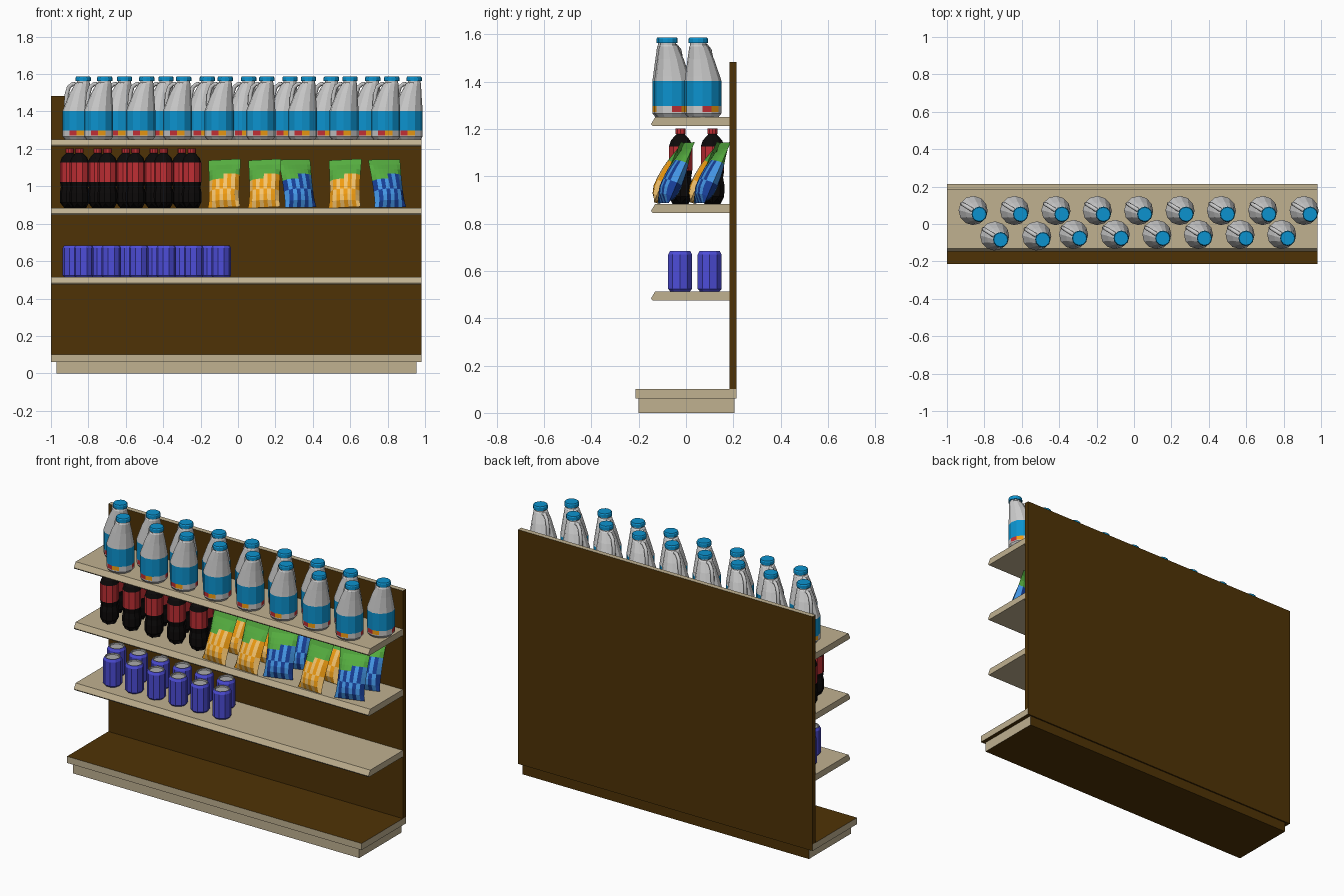
import bpy, bmesh, math
from mathutils import Matrix, Vector

if "Cube" in bpy.data.objects:
    bpy.data.objects.remove(bpy.data.objects["Cube"])


def mat(name, r, g, b):
    m = bpy.data.materials.new(name)
    m.diffuse_color = [(c / 255) ** 2.2 for c in (r, g, b)] + [1]
    m.use_nodes = True
    m.node_tree.nodes["Principled BSDF"].inputs["Base Color"].default_value = m.diffuse_color
    return m


BROWN = mat("brown_board", 80, 54, 14)
BEIGE = mat("beige_board", 190, 175, 143)
WHITE = mat("pale_plastic", 190, 190, 190)
SKY = mat("label_blue", 20, 145, 205)
RED = mat("label_red", 190, 50, 55)
AMBER = mat("orange_foil", 240, 155, 25)
CREAM = mat("pale_orange_foil", 245, 195, 110)
BLACK = mat("dark_drink", 20, 18, 18)
VIOLET = mat("can_blue", 78, 78, 215)
STEEL = mat("can_lid", 170, 170, 170)
GREEN = mat("green_foil", 85, 170, 65)
NAVY = mat("deep_blue_foil", 30, 65, 150)
AZURE = mat("light_blue_foil", 70, 150, 230)


def to_mesh(name, bm, mats):
    bmesh.ops.recalc_face_normals(bm, faces=bm.faces)
    me = bpy.data.meshes.new(name)
    bm.to_mesh(me)
    bm.free()
    for m in mats:
        me.materials.append(m)
    return me


def place(name, me, matrix=Matrix()):
    ob = bpy.data.objects.new(name, me)
    ob.matrix_world = matrix
    bpy.context.collection.objects.link(ob)
    return ob


def prism(name, profile, x0, x1, mats, second):
    """Extrude a (y, z) profile along x; faces where second(normal) get material 1."""
    bm = bmesh.new()
    f = bm.faces.new([bm.verts.new((x0, y, z)) for y, z in profile])
    ext = bmesh.ops.extrude_face_region(bm, geom=[f])
    bmesh.ops.translate(bm, vec=(x1 - x0, 0, 0),
                        verts=[v for v in ext["geom"] if isinstance(v, bmesh.types.BMVert)])
    bmesh.ops.recalc_face_normals(bm, faces=bm.faces)
    for f in bm.faces:
        f.material_index = int(second(f.normal))
    return place(name, to_mesh(name, bm, mats))


def rect(y0, y1, z0, z1):
    return [(y0, z0), (y1, z0), (y1, z1), (y0, z1)]


def lathe(name, rings, sides, mats, notch=0):
    """rings: (radius, z, x offset, material above); a tuple material cycles round the ring."""
    bm = bmesh.new()
    loops = []
    for k, (r, z, dx, _) in enumerate(rings):
        loops.append([bm.verts.new((dx + r * math.cos(2 * math.pi * i / sides),
                                    r * math.sin(2 * math.pi * i / sides),
                                    z + (notch * (i % 2) if k == 0 else 0)))
                      for i in range(sides)])
    for k in range(len(loops) - 1):
        m = rings[k][3]
        for i in range(sides):
            j = (i + 1) % sides
            f = bm.faces.new((loops[k][i], loops[k][j], loops[k + 1][j], loops[k + 1][i]))
            f.material_index = m[i % len(m)] if isinstance(m, tuple) else m
    bm.faces.new(loops[0][::-1]).material_index = 0
    bm.faces.new(loops[-1]).material_index = rings[-1][3]
    return to_mesh(name, bm, mats)


# Base, back panel and shelves
prism("plinth", rect(-0.2, 0.205, 0, 0.06), -0.97, 0.955, [BEIGE, BROWN],
      lambda n: n.y > 0.5 or abs(n.z) > 0.5)
prism("base_deck", rect(-0.213, 0.213, 0.06, 0.1), -1, 0.98, [BEIGE, BROWN],
      lambda n: n.y > 0.5 or abs(n.z) > 0.5)
prism("back_panel", rect(0.183, 0.213, 0.1, 1.483), -1, 0.98, [BROWN, BEIGE],
      lambda n: n.z > 0.5)
SHELVES = (0.514, 0.884, 1.251)
for top in SHELVES:
    prism("shelf", [(-0.13, top), (-0.148, top - 0.03), (-0.142, top - 0.038),
                    (0.183, top - 0.038), (0.183, top)], -1, 0.98, [BEIGE], lambda n: False)

# Jugs with an off-centre neck, label bands and a side handle
jug = lathe("jug", [(0.066, 0, 0, 0), (0.078, 0.015, 0, 0), (0.078, 0.022, 0, (0, 2, 3, 0)),
                    (0.078, 0.047, 0, 1), (0.078, 0.152, 0, 0), (0.074, 0.17, 0.003, 0),
                    (0.056, 0.245, 0.018, 0), (0.04, 0.298, 0.034, 0), (0.034, 0.304, 0.038, 0),
                    (0.034, 0.312, 0.038, 1), (0.041, 0.312, 0.038, 1), (0.041, 0.33, 0.038, 1),
                    (0.037, 0.336, 0.038, 1)], 12, [WHITE, SKY, RED, AMBER])
curve = bpy.data.curves.new("jug_handle", "CURVE")
curve.dimensions = "3D"
curve.bevel_depth = 0.011
curve.bevel_resolution = 1
path = [(0.01, 0.29), (-0.025, 0.298), (-0.052, 0.28), (-0.066, 0.24), (-0.07, 0.19), (-0.064, 0.15)]
sp = curve.splines.new("POLY")
sp.points.add(len(path) - 1)
for p, (x, z) in zip(sp.points, path):
    p.co = (x, 0, z, 1)
curve.materials.append(WHITE)
tmp = place("handle_path", curve)
bpy.context.view_layer.update()
handle = bpy.data.meshes.new_from_object(tmp)
bpy.data.objects.remove(tmp)

spots = [(-0.86 + 0.2212 * i, 0.072) for i in range(9)]
spots += [(-0.745, -0.064), (-0.52, -0.064)]
spots += [(-0.323 + 0.2225 * i, -0.056) for i in range(6)]
for x, y in spots:
    m = Matrix.Translation((x, y, SHELVES[2])) @ Matrix.Rotation(math.radians(-32), 4, "Z")
    place("jug", jug, m)
    place("jug_handle", handle, m)

# Drink bottles with footed bases
bottle = lathe("drink_bottle", [(0.036, 0, 0, 0), (0.052, 0.03, 0, 0), (0.053, 0.08, 0, 0),
                                (0.047, 0.11, 0, 0), (0.052, 0.14, 0, 1), (0.052, 0.242, 0, 0),
                                (0.043, 0.268, 0, 0), (0.018, 0.295, 0, 1), (0.023, 0.295, 0, 1),
                                (0.023, 0.318, 0, 1)], 10, [BLACK, RED], notch=0.025)
for i in range(5):
    for x, y in ((-0.9, 0.112), (-0.848, -0.023)):
        place("drink_bottle", bottle, Matrix.Translation((x + 0.15 * i, y, SHELVES[1])))

# Drink cans with recessed lids
can = lathe("drink_can", [(0.044, 0, 0, 0), (0.053, 0.01, 0, 0), (0.053, 0.155, 0, 0),
                          (0.045, 0.17, 0, 1), (0.04, 0.17, 0, 1), (0.038, 0.162, 0, 1)],
            10, [VIOLET, STEEL])
for i in range(6):
    for x, y in ((-0.885, 0.1), (-0.825, -0.025)):
        place("drink_can", can, Matrix.Translation((x + 0.147 * i, y, SHELVES[0])))


def snack_bag(name, mats):
    """Pillow bag with flat seals, a green top band and fanned stripes."""
    nx, nz, w, h = 8, 9, 0.175, 0.28
    fill = [0, 0.75, 1, 1, 0.95, 0.85, 0.68, 0.42, 0.06, 0.03]
    bm = bmesh.new()
    for side in (-1, 1):
        grid = []
        for k in range(nz + 1):
            row = []
            for i in range(nx + 1):
                u = i / nx * 2 - 1
                t = 0.04 * fill[k] * (1 - u * u) ** 0.5
                wid = w / 2 * (1 - 0.07 * fill[k])
                row.append(bm.verts.new((u * wid, side * t, h * k / nz)))
            grid.append(row)
        for k in range(nz):
            for i in range(nx):
                f = bm.faces.new((grid[k][i], grid[k][i + 1], grid[k + 1][i + 1], grid[k + 1][i]))
                green = k >= (6 if i > 3 else 5) and k < 8
                f.material_index = 2 if green or k == 8 else (i + k // 3) % 2
    bmesh.ops.remove_doubles(bm, verts=bm.verts, dist=0.0005)
    return to_mesh(name, bm, mats)


orange_bag = snack_bag("orange_snack_bag", [AMBER, CREAM, GREEN])
blue_bag = snack_bag("blue_snack_bag", [AZURE, NAVY, GREEN])

# Snack bags leaning back, two deep
for x, me, y, yaw in ((-0.075, orange_bag, -0.125, -9), (0.14, orange_bag, -0.125, -9),
                      (0.335, blue_bag, -0.095, 15), (0.57, orange_bag, -0.125, -9),
                      (0.815, blue_bag, -0.095, 15)):
    for back in (0, 0.152):
        m = (Matrix.Translation((x, y + back, SHELVES[1] + 0.003))
             @ Matrix.Rotation(math.radians(yaw), 4, "Z")
             @ Matrix.Rotation(math.radians(-24), 4, "X")
             @ Matrix.Rotation(math.radians(-3 if yaw < 0 else -1), 4, "Y"))
        place(me.name, me, m)
